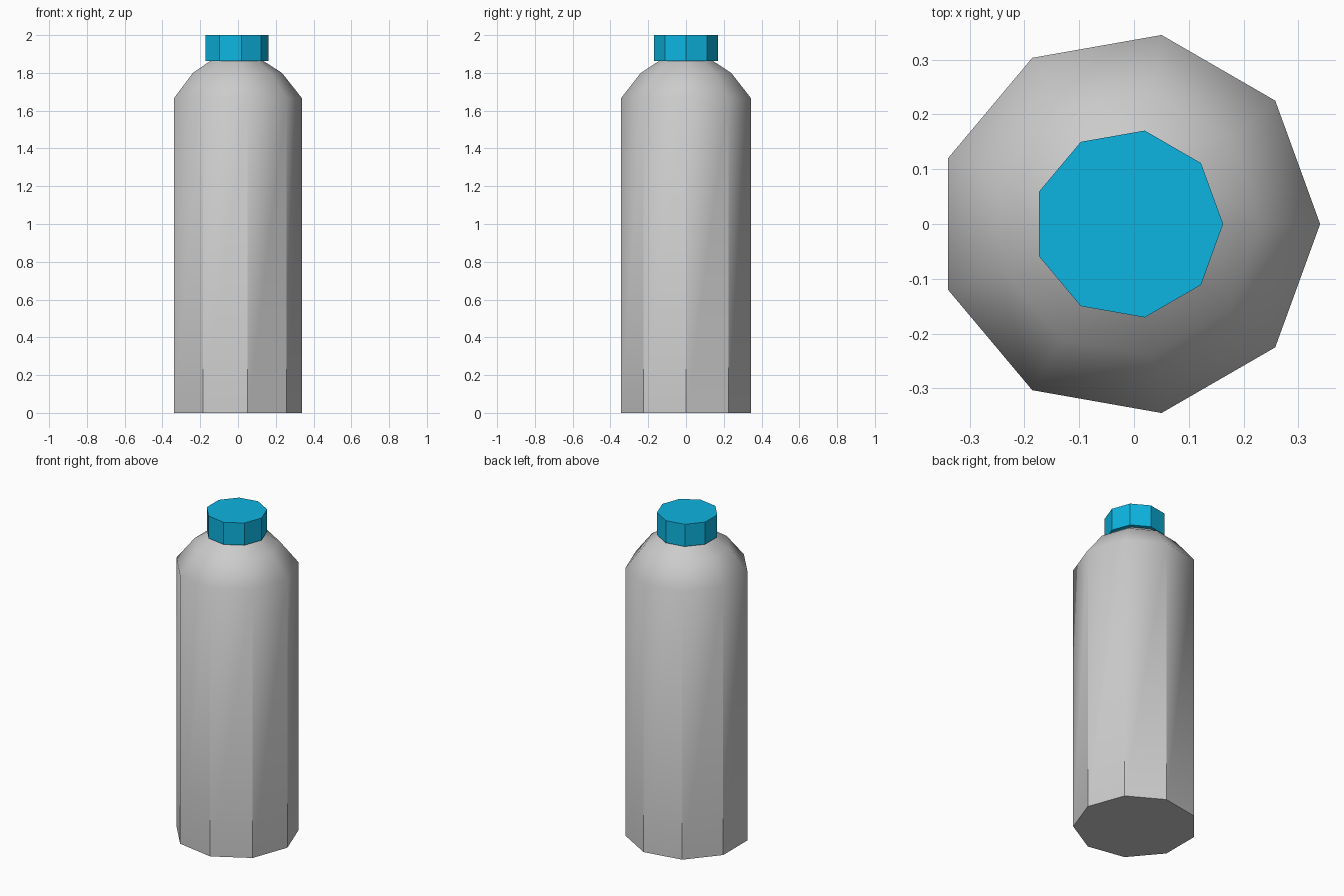
import bpy, bmesh
from math import cos, sin, tau, radians

if "Cube" in bpy.data.objects:
    bpy.data.objects.remove(bpy.data.objects["Cube"])

SIDES = 9
CX = -0.0105  # centres the nine-sided outline on x = 0


def lathe(name, profile):
    """Closed nine-sided solid from (radius, z) points, bottom to top."""
    bm = bmesh.new()
    rings = [[bm.verts.new((CX + r * cos(tau * i / SIDES), r * sin(tau * i / SIDES), z))
              for i in range(SIDES)] for r, z in profile]
    for low, high in zip(rings, rings[1:]):
        for i in range(SIDES):
            j = (i + 1) % SIDES
            bm.faces.new((low[i], low[j], high[j], high[i]))
    bm.faces.new(rings[0][::-1])
    bm.faces.new(rings[-1])
    mesh = bpy.data.meshes.new(name)
    bm.to_mesh(mesh)
    bm.free()
    obj = bpy.data.objects.new(name, mesh)
    bpy.context.collection.objects.link(obj)
    return obj


# Bottle body: straight wall, two-step shoulder, short neck inside the cap
body = lathe("bottle_body", [(0.35, 0), (0.35, 1.665), (0.243, 1.80),
                             (0.147, 1.862), (0.147, 1.90)])
bpy.context.view_layer.objects.active = body
body.select_set(True)
# Vertical edges (40 degrees) stay sharp, shoulder edges are smooth
bpy.ops.object.shade_smooth_by_angle(angle=radians(38.5))

# Flat-shaded blue cap
cap = lathe("bottle_cap", [(0.173, 1.862), (0.173, 2.0)])
blue = bpy.data.materials.new("cap_blue")
blue.diffuse_color = (0.004, 0.46, 0.75, 1)
blue.use_nodes = True
blue.node_tree.nodes["Principled BSDF"].inputs["Base Color"].default_value = blue.diffuse_color
cap.data.materials.append(blue)
